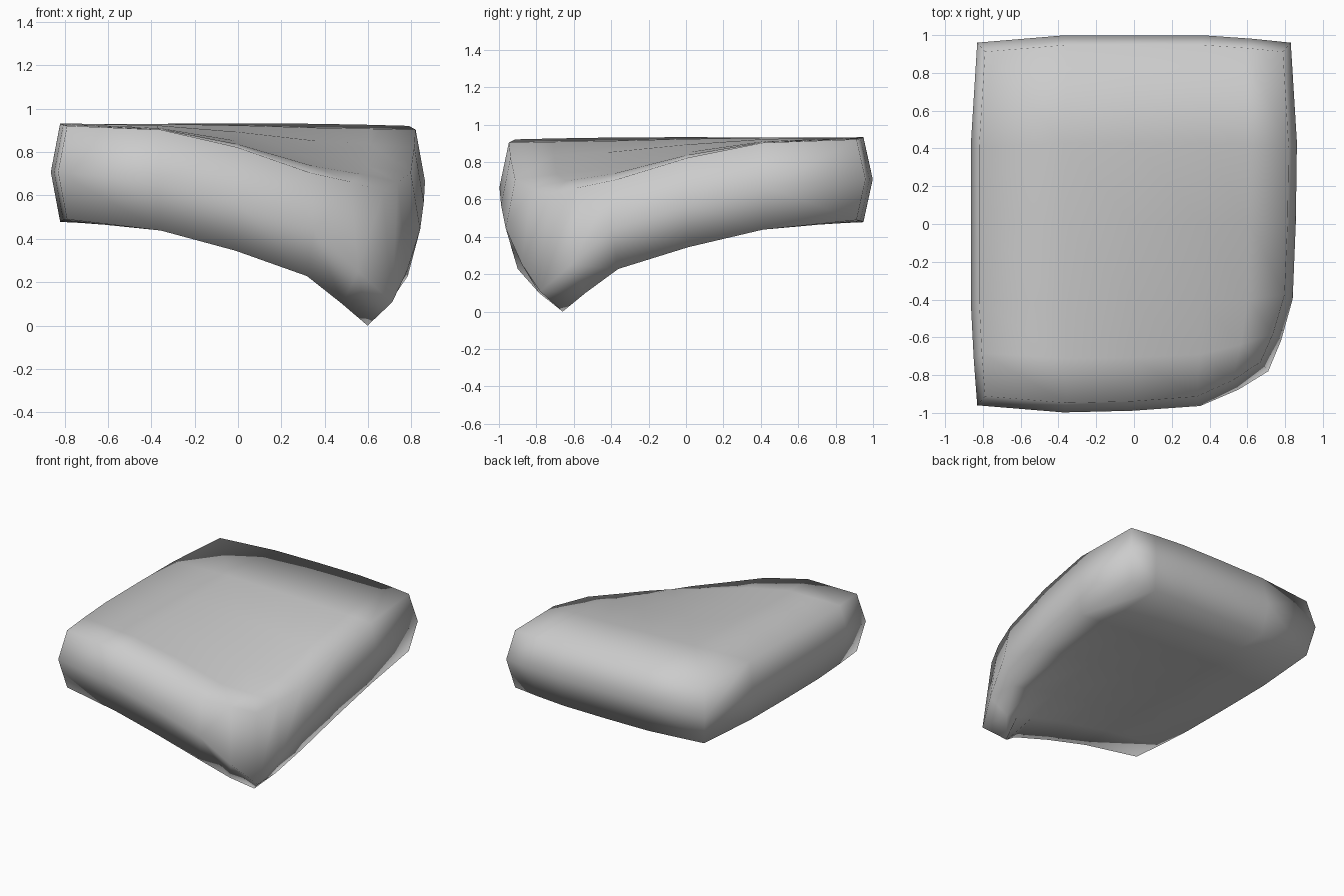
import bpy
import bmesh

if "Cube" in bpy.data.objects:
    bpy.data.objects.remove(bpy.data.objects["Cube"], do_unlink=True)

fabric = bpy.data.materials.new("grey_fabric")
fabric.use_nodes = True
grey = (0.6, 0.6, 0.6, 1)
fabric.diffuse_color = grey
fabric.node_tree.nodes["Principled BSDF"].inputs["Base Color"].default_value = grey

# Grid lines across the cushion
LINES = [-1, -0.45, 0, 0.45, 0.75, 1]
N = len(LINES)

# How strongly each layer sags along those lines toward the front corner
SAG = {"top": [0, 0.05, 0.2, 0.41, 0.48, 0.55],
       "seam": [0, 0.055, 0.18, 0.34, 0.59, 0.775],
       "bottom": [0, 0.06, 0.19, 0.36, 0.55, 0.7]}
HEIGHT = {"top": 0.935, "seam": 0.71, "bottom": 0.48}
PUFF = {"top": -0.012, "seam": 0, "bottom": 0.012}


def place(i, j, layer):
    """Position of a grid point; i runs to the left side, j runs to the front."""
    a, b = LINES[i], LINES[j]
    x = 0.83 * a * (1 + 0.05 * min(1 - b * b, 0.8))
    y = -0.96 * b * (1 + 0.05 * min(1 - a * a, 0.8))
    # The hanging corner is drawn in toward the middle
    pull = (SAG["seam"][i] * SAG["seam"][j]) ** 2
    if layer != "seam":
        x, y = x * 0.95, y * 0.95
    if layer == "bottom":
        x, y = x - 0.2 * pull, y + 0.2 * pull
    x, y = x - 0.33 * pull, y + 0.5 * pull
    z = HEIGHT[layer] + PUFF[layer] * a * a * b * b - SAG[layer][i] * SAG[layer][j]
    return x, y, z


bm = bmesh.new()

# Top and bottom panels
panels = {}
for layer in ("top", "bottom"):
    grid = [[bm.verts.new(place(i, j, layer)) for j in range(N)] for i in range(N)]
    panels[layer] = grid
    for i in range(N - 1):
        for j in range(N - 1):
            bm.faces.new((grid[i][j], grid[i + 1][j], grid[i + 1][j + 1], grid[i][j + 1]))

# Bulging side walls that meet at the seam
last = N - 1
border = ([(i, 0) for i in range(last)] + [(last, j) for j in range(last)]
          + [(i, last) for i in range(last, 0, -1)] + [(0, j) for j in range(last, 0, -1)])
seam = [bm.verts.new(place(i, j, "seam")) for i, j in border]
for grid in panels.values():
    rim = [grid[i][j] for i, j in border]
    for k in range(len(rim)):
        n = (k + 1) % len(rim)
        bm.faces.new((rim[k], rim[n], seam[n], seam[k]))

# Rest the lowest corner on the ground
lowest = min(v.co.z for v in bm.verts)
for v in bm.verts:
    v.co.z -= lowest

bmesh.ops.recalc_face_normals(bm, faces=bm.faces)
for face in bm.faces:
    face.smooth = True

mesh = bpy.data.meshes.new("cushion")
bm.to_mesh(mesh)
bm.free()
mesh.materials.append(fabric)
bpy.context.collection.objects.link(bpy.data.objects.new("cushion", mesh))
